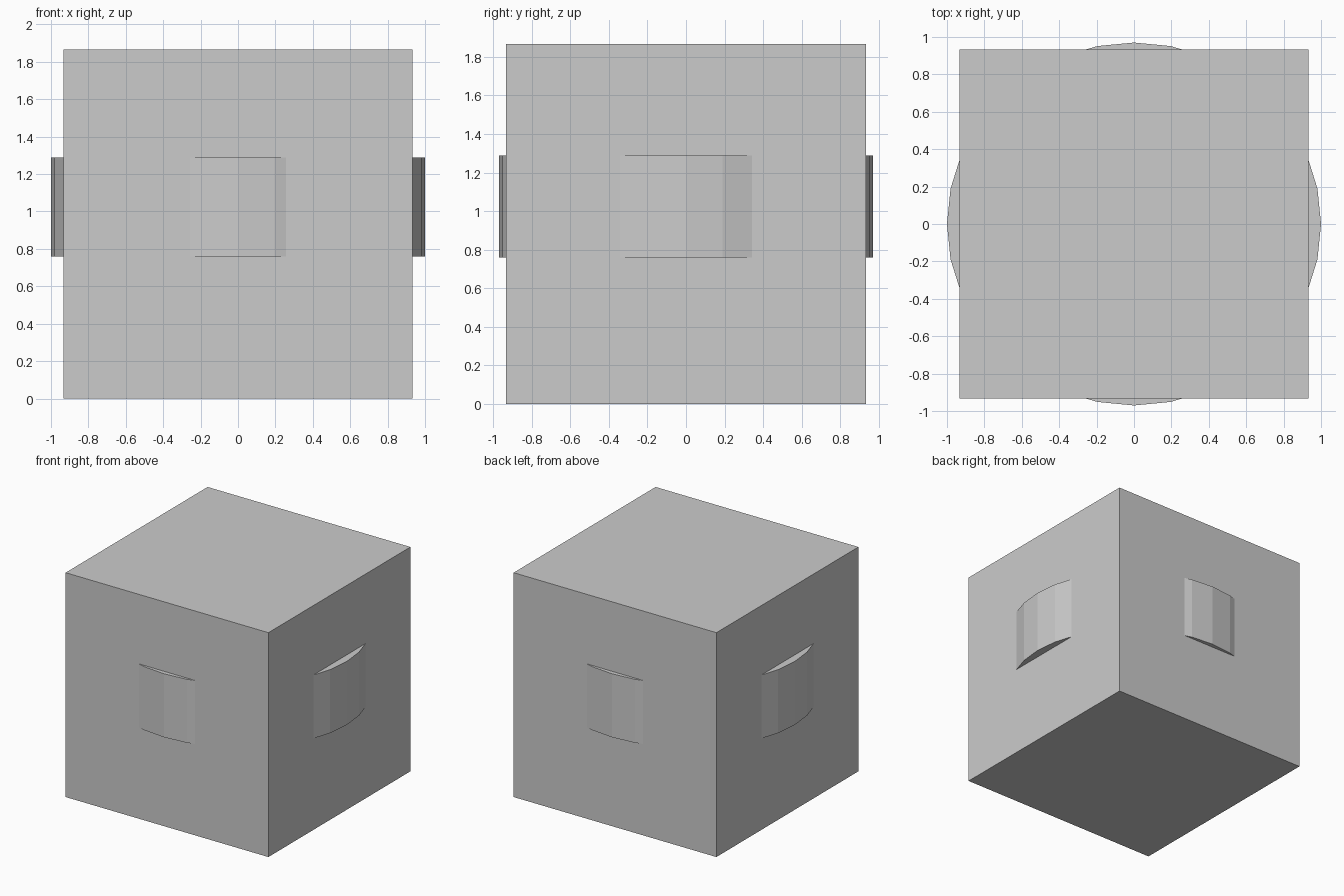
import bpy

if "Cube" in bpy.data.objects:
    bpy.data.objects.remove(bpy.data.objects["Cube"])

HALF = 0.933          # half width of the cube
Z0, Z1 = 0.76, 1.288  # band bottom and top

# Main cube standing on the ground
bpy.ops.mesh.primitive_cube_add(size=2 * HALF, location=(0, 0, HALF))
bpy.context.object.name = "cube_body"

# Slightly oval 32-sided drum, bulging through the middle of each side face
bpy.ops.mesh.primitive_cylinder_add(vertices=32, radius=1, depth=Z1 - Z0,
                                    location=(0, 0, (Z0 + Z1) / 2))
drum = bpy.context.object
drum.name = "inner_drum"
drum.scale = (1, 0.97, 1)
bpy.ops.object.transform_apply(location=False, rotation=False, scale=True)
